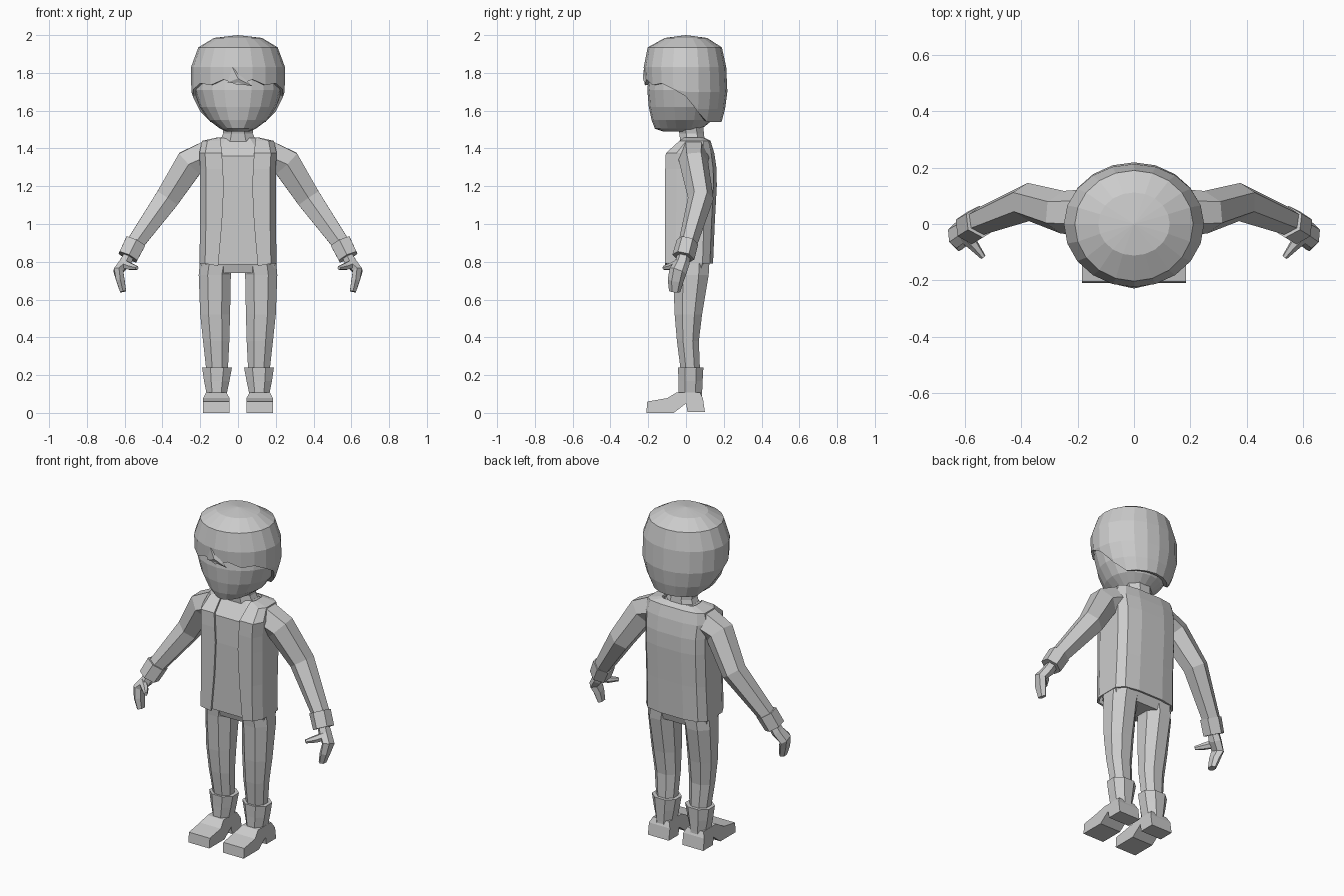
import bpy, bmesh
from math import sin, cos, pi
from mathutils import Vector

if "Cube" in bpy.data.objects:
    bpy.data.objects.remove(bpy.data.objects["Cube"])


def make(name, verts, faces, mirror=False, thick=0):
    mesh = bpy.data.meshes.new(name)
    mesh.from_pydata([tuple(v) for v in verts], [], faces)
    bm = bmesh.new()
    bm.from_mesh(mesh)
    bmesh.ops.remove_doubles(bm, verts=bm.verts, dist=0.0005)
    bmesh.ops.recalc_face_normals(bm, faces=bm.faces)
    bm.to_mesh(mesh)
    bm.free()
    ob = bpy.data.objects.new(name, mesh)
    bpy.context.collection.objects.link(ob)
    if thick:
        m = ob.modifiers.new("thickness", 'SOLIDIFY')
        m.thickness = thick
        m.offset = -1
    if mirror:
        m = ob.modifiers.new("mirror", 'MIRROR')
        m.use_clip = False
    return ob


def loft(name, rings, closed=True, caps=True, **kw):
    n = len(rings[0])
    verts = [v for r in rings for v in r]
    faces = []
    for i in range(len(rings) - 1):
        for j in range(n if closed else n - 1):
            k = (j + 1) % n
            faces.append((i*n + j, i*n + k, (i+1)*n + k, (i+1)*n + j))
    if caps:
        faces += [tuple(range(n)), tuple(range(len(verts) - n, len(verts)))]
    return make(name, verts, faces, **kw)


def box_ring(x0, x1, y0, y1, z, c=0.28):
    """Eight-sided ring: a rectangle with cut corners."""
    dx, dy = (x1 - x0) * c, (y1 - y0) * c
    return [(x0+dx, y0, z), (x1-dx, y0, z), (x1, y0+dy, z), (x1, y1-dy, z),
            (x1-dx, y1, z), (x0+dx, y1, z), (x0, y1-dy, z), (x0, y0+dy, z)]


def tube(name, path, sides=6, **kw):
    """Limb along (centre, half depth in y, half thickness) stations."""
    pts = [Vector(p[0]) for p in path]
    rings = []
    for i, (_, ry, rp) in enumerate(path):
        t = (pts[min(i+1, len(pts)-1)] - pts[max(i-1, 0)]).normalized()
        n = t.cross(Vector((0, 1, 0))).normalized()
        s = n.cross(t).normalized()
        k = rp / sin(pi / 3) if sides == 6 else rp
        rings.append([pts[i] + s*ry*cos(2*pi*j/sides) + n*k*sin(2*pi*j/sides)
                      for j in range(sides)])
    return loft(name, rings, mirror=True, **kw)


def sample(table, z):
    """Interpolate (z, half width, front, back) rows listed from the top down."""
    for a, b in zip(table, table[1:]):
        if z >= b[0]:
            f = (a[0] - z) / (a[0] - b[0])
            return [p + (q - p) * f for p, q in zip(a[1:], b[1:])]
    return table[-1][1:]


def head_point(table, a, z):
    rx, f, b = sample(table, z)
    return (rx * sin(a), -cos(a) * (f if cos(a) > 0 else b), z)


COLS = 20
ANGLES = [2 * pi * j / COLS for j in range(COLS)]

# head
FACE = [(1.88, .19, .165, .16), (1.80, .225, .195, .185), (1.71, .232, .205, .19),
        (1.62, .203, .197, .17), (1.55, .155, .182, .14), (1.505, .095, .165, .085),
        (1.49, .06, .12, .06)]
loft("head", [[head_point(FACE, a, r[0]) for a in ANGLES] for r in FACE])

# hair shell with a swept lower edge and jagged fringe
HAIR = [(2.0, 0, 0, 0), (1.985, .127, .112, .112), (1.935, .21, .203, .19),
        (1.83, .249, .224, .213), (1.70, .247, .216, .219), (1.61, .218, .195, .207),
        (1.54, .18, .155, .188)]
SIDE = [(-.14, 1.75), (-.04, 1.70), (.04, 1.65), (.08, 1.57), (.12, 1.54)]


def edge_z(j):
    a = ANGLES[j]
    y = -cos(a) * .22
    if y < -.14:
        return 1.765 if j % 2 else 1.735
    for (ya, za), (yb, zb) in zip(SIDE, SIDE[1:]):
        if y <= yb:
            return za + (zb - za) * (y - ya) / (yb - ya)
    return 1.54


loft("hair", [[head_point(HAIR, a, max(r[0], edge_z(j))) for j, a in enumerate(ANGLES)]
              for r in HAIR], caps=False, thick=.025)

# forelock lying over the fringe
lock = [(-.03, -.222, 1.83), (-.055, -.217, 1.75), (.075, -.212, 1.73),
        (.0, -.229, 1.77)]
make("forelock", lock, [(0, 1, 3), (0, 3, 2), (1, 2, 3), (0, 2, 1)])

# neck
loft("neck", [box_ring(-w, w, y0, y1, z) for w, y0, y1, z in
              [(.1, -.03, .1, 1.43), (.078, -.035, .095, 1.48), (.085, -.05, .09, 1.53)]])

# shirt showing in the jacket opening
loft("shirt", [box_ring(-w, w, f, b, z, .15) for w, f, b, z in
               [(.175, -.095, .11, .785), (.175, -.1, .12, 1.2), (.17, -.095, .12, 1.36),
                (.09, -.015, .09, 1.455)]])

# open jacket, a C-shaped section: z, front, back, half width, lapel
rings = []
for z, f, b, w, lap in [(.79, -.11, .143, .205, .105), (1.0, -.11, .152, .2, .085),
                        (1.2, -.11, .163, .2, .075), (1.29, -.11, .162, .2, .08),
                        (1.375, -.107, .15, .205, .085), (1.44, -.035, .13, .19, .092),
                        (1.458, -.01, .095, .11, .095)]:
    d = (b - f) * .22
    half = [(lap, f, z - (.012 if z < .8 else 0)), (max(w * .85, lap + .005), f, z),
            (w, f + d, z), (w, b - d, z), (w * .82, b - d * .3, z), (w * .4, b, z)]
    rings.append(half + [(0, b, z)] + [(-x, y, q) for x, y, q in reversed(half)])
loft("jacket", rings, closed=False, caps=False, thick=.012)

# sleeves and cuffs
tube("sleeve", [((.15, .04, 1.365), .085, .08), ((.255, .042, 1.322), .076, .077),
                ((.375, .078, 1.135), .068, .064), ((.55, .008, .89), .05, .045)])
tube("cuff", [((.543, .008, .905), .058, .055), ((.583, -.014, .825), .06, .052)])

# hands
tube("hand", [((.575, -.01, .84), .034, .028), ((.598, -.02, .795), .04, .03),
              ((.634, -.042, .752), .047, .025), ((.622, -.055, .70), .042, .022),
              ((.608, -.06, .642), .03, .016)])
tube("thumb", [((.61, -.04, .79), .022, .022), ((.57, -.075, .775), .02, .018),
               ((.535, -.118, .768), .01, .01)])

# trousers
loft("trouser_hips", [box_ring(-w, w, f, b, z, .2) for w, f, b, z in
                      [(.19, -.06, .11, .74), (.198, -.075, .125, .79),
                       (.19, -.075, .12, .87)]])
loft("trouser_leg", [box_ring(*r) for r in
                     [(.02, .2, -.075, .125, .82), (.038, .208, -.068, .12, .73),
                      (.042, .2, -.06, .085, .52), (.046, .185, -.048, .068, .38),
                      (.055, .165, -.025, .075, .2)]], mirror=True)

# boots
loft("boot_shaft", [box_ring(*r) for r in
                    [(.032, .19, -.042, .092, .24), (.045, .18, -.04, .088, .17),
                     (.06, .166, -.04, .085, .1), (.06, .166, -.04, .085, .06)]],
     mirror=True)
side = [(-.21, 0), (-.205, .06), (-.1, .078), (-.05, .108), (.075, .108), (.09, .075),
        (.1, .005), (.008, .005), (0, .05), (-.065, 0)]
loft("boot_foot", [[(.115 + s * (.054 if z > .1 else .07), y, z) for y, z in side]
                   for s in (-1, 1)], mirror=True)
